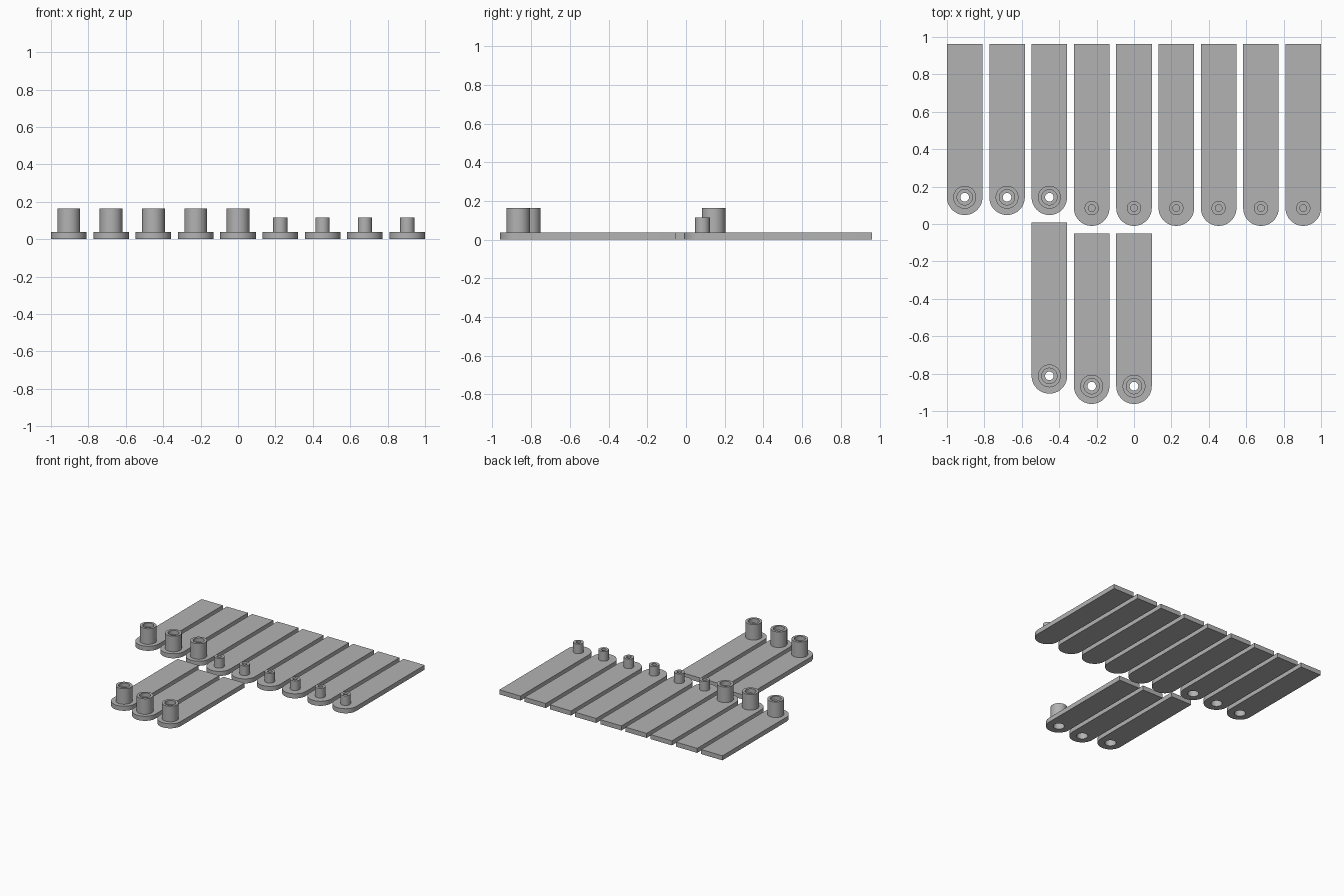
import bpy
import bmesh
import math

if "Cube" in bpy.data.objects:
    bpy.data.objects.remove(bpy.data.objects["Cube"])

HALF_W = 0.095      # half width of a strip, also its rounded end radius
THICK = 0.037       # strip thickness
PITCH = 0.22625     # spacing between strips
SEG = 48

grey = bpy.data.materials.new("plain grey")
grey.diffuse_color = (0.45, 0.45, 0.45, 1.0)
grey.use_nodes = True
grey.node_tree.nodes["Principled BSDF"].inputs["Base Color"].default_value = grey.diffuse_color

# Lathe profiles (radius, height), from the bore to the foot of the post
SOCKET_POST = [(0.042, 0.0), (0.042, 0.10), (0.023, 0.10), (0.023, 0.13),
               (0.041, 0.13), (0.041, 0.163), (0.061, 0.163), (0.061, THICK)]
PEG_POST = [(0.018, THICK), (0.018, 0.115), (0.038, 0.115), (0.038, THICK)]


def loop_edges(bm, verts):
    n = len(verts)
    return [bm.edges.get((verts[i], verts[(i + 1) % n]))
            or bm.edges.new((verts[i], verts[(i + 1) % n])) for i in range(n)]


def bridge(bm, lower, upper):
    n = len(lower)
    for i in range(n):
        j = (i + 1) % n
        bm.faces.new((lower[i], lower[j], upper[j], upper[i]))


def ring(bm, radius, z):
    return [bm.verts.new((radius * math.cos(2 * math.pi * i / SEG),
                          radius * math.sin(2 * math.pi * i / SEG), z))
            for i in range(SEG)]


def outline(bm, length, z):
    # Straight far end, half-round near end centred on the post axis
    pts = [(HALF_W, length), (-HALF_W, length)]
    for i in range(SEG // 2 + 1):
        a = math.pi + math.pi * i / (SEG // 2)
        pts.append((HALF_W * math.cos(a), HALF_W * math.sin(a)))
    return [bm.verts.new((x, y, z)) for x, y in pts]


def make_strip(name, x, y_post, y_end, profile, through):
    bm = bmesh.new()
    # Strip edge walls
    bottom = outline(bm, y_end - y_post, 0.0)
    top = outline(bm, y_end - y_post, THICK)
    bridge(bm, bottom, top)
    # Post with its bore
    rings = [ring(bm, r, z) for r, z in profile]
    for a, b in zip(rings, rings[1:]):
        bridge(bm, a, b)
    # Upper face around the post
    bmesh.ops.triangle_fill(bm, use_beauty=True,
                            edges=loop_edges(bm, top) + loop_edges(bm, rings[-1]))
    # Underside, open for through bores and solid for blind ones
    if through:
        bmesh.ops.triangle_fill(bm, use_beauty=True,
                                edges=loop_edges(bm, bottom) + loop_edges(bm, rings[0]))
    else:
        bm.faces.new(bottom)
        bm.faces.new(rings[0])
    bmesh.ops.recalc_face_normals(bm, faces=bm.faces[:])
    mesh = bpy.data.meshes.new(name)
    bm.to_mesh(mesh)
    bm.free()
    mesh.materials.append(grey)
    obj = bpy.data.objects.new(name, mesh)
    obj.location = (x, y_post, 0.0)
    bpy.context.collection.objects.link(obj)
    bpy.ops.object.select_all(action='DESELECT')
    obj.select_set(True)
    bpy.context.view_layer.objects.active = obj
    bpy.ops.object.shade_smooth_by_angle(angle=math.radians(30))


# Back row: three socket strips, then six peg strips
for i in range(9):
    x = (i - 4) * PITCH
    if i < 3:
        make_strip(f"socket_strip_back_{i + 1}", x, 0.143, 0.962, SOCKET_POST, True)
    else:
        make_strip(f"peg_strip_{i - 2}", x, 0.085, 0.962, PEG_POST, False)

# Front row: three socket strips, the first set further back
for i, (y_post, y_end) in enumerate([(-0.812, 0.008), (-0.867, -0.052), (-0.867, -0.052)]):
    make_strip(f"socket_strip_front_{i + 1}", (i - 2) * PITCH, y_post, y_end, SOCKET_POST, True)
